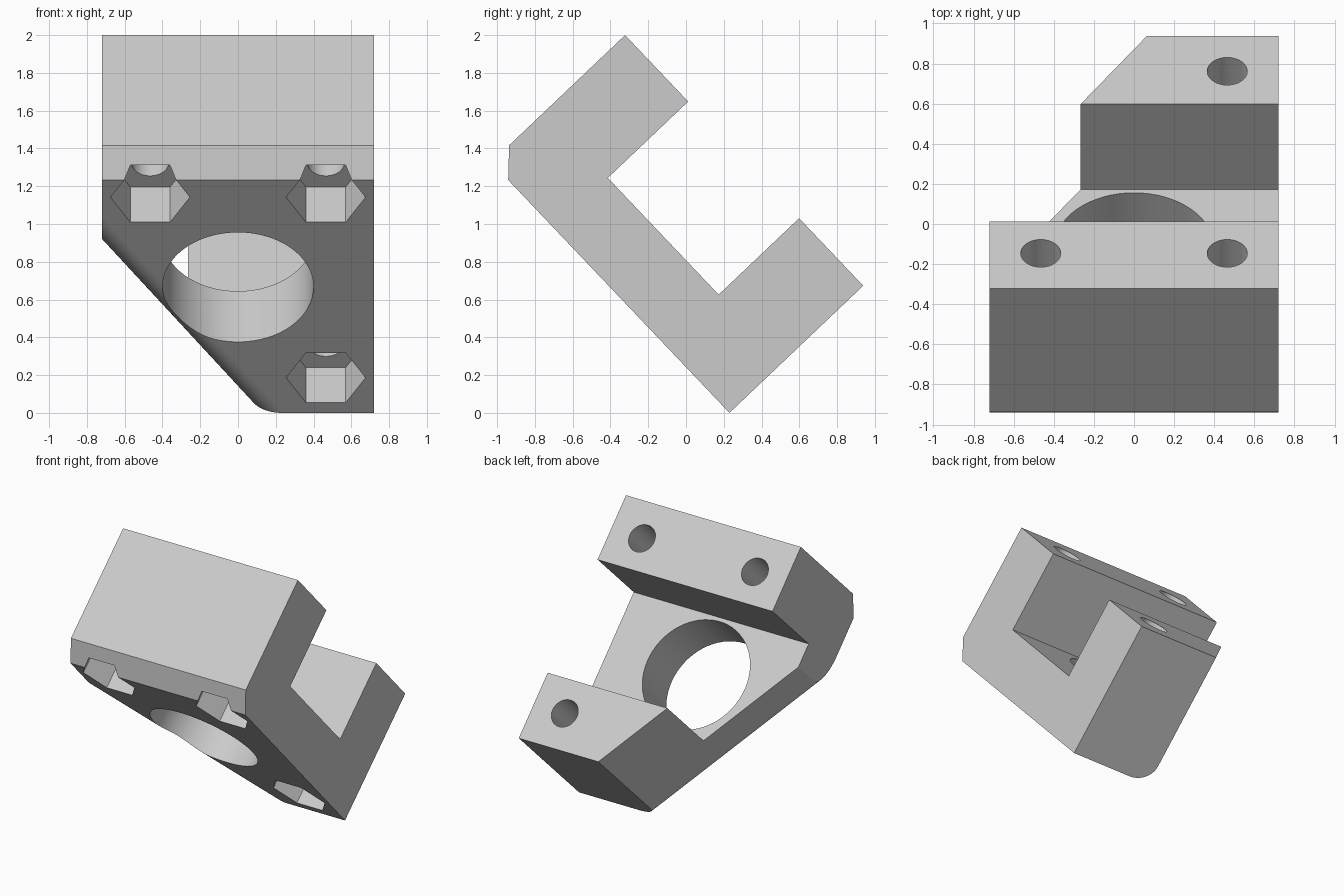
import bpy, bmesh, math
from mathutils import Vector

cube = bpy.data.objects.get("Cube")
if cube:
    bpy.data.objects.remove(cube)

# Tilted frame: u runs up the base plate, n points away from its underside
U = Vector((0, -0.689, 0.725))
N = Vector((0, 0.725, 0.689))
X = Vector((1, 0, 0))
ORIGIN = Vector((0, 0.23, 0))
HALF = 0.72

grey = bpy.data.materials.new("light grey")
grey.use_nodes = True
grey.diffuse_color = (0.6, 0.6, 0.6, 1)
grey.node_tree.nodes["Principled BSDF"].inputs["Base Color"].default_value = (0.6, 0.6, 0.6, 1)


def prism(name, points, a, b, start, sweep):
    """Extrude a 2D profile lying on axes a and b along the sweep vector."""
    bm = bmesh.new()
    ring = [bm.verts.new(start + a * p + b * q) for p, q in points]
    face = bm.faces.new(ring)
    out = bmesh.ops.extrude_face_region(bm, geom=[face])
    moved = [v for v in out["geom"] if isinstance(v, bmesh.types.BMVert)]
    bmesh.ops.translate(bm, verts=moved, vec=sweep)
    bmesh.ops.recalc_face_normals(bm, faces=bm.faces)
    mesh = bpy.data.meshes.new(name)
    bm.to_mesh(mesh)
    bm.free()
    mesh.materials.append(grey)
    obj = bpy.data.objects.new(name, mesh)
    bpy.context.collection.objects.link(obj)
    return obj


def circle(radius, sides):
    return [(radius * math.cos(math.tau * i / sides),
             radius * math.sin(math.tau * i / sides)) for i in range(sides)]


def at(x, u, n):
    return ORIGIN + X * x + U * u + N * n


# Channel-shaped bracket with one chamfered outer edge
profile = [(0, 0), (1.70, 0), (1.83, 0.13), (1.83, 0.977), (1.345, 0.977),
           (1.345, 0.39), (0.493, 0.39), (0.493, 0.977), (0, 0.977)]
bracket = prism("bracket", profile, U, N, at(-HALF, 0, 0), X * 2 * HALF)

cutters = []

# Slanted corner cut with a rounded lower edge
low, high = at(0.065, 0, 0), at(-HALF, 1.17, 0)
along = (high - low).normalized()
outward = N.cross(along)
if outward.x > 0:
    outward = -outward
r = 0.14
arc = [(-r + r * math.cos(t), r - r * math.sin(t))
       for t in (math.pi / 2 * i / 12 for i in range(13))]
corner = [(0, 1.2)] + arc + [(-r, -0.2), (1.2, -0.2), (1.2, 1.2)]
cutters.append(prism("corner_cutter", corner, outward, N, low - along, along * 3.4))

# Large central bore
cutters.append(prism("bore_cutter", circle(0.4, 64), X, U, at(0, 0.918, -0.2), N * 0.8))

# Screw holes with hexagonal nut pockets
for x, u in [(-0.465, 1.574), (0.465, 1.574), (0.465, 0.256)]:
    cutters.append(prism("screw_cutter", circle(0.1, 32), X, U, at(x, u, -0.2), N * 1.4))
    cutters.append(prism("nut_cutter", circle(0.21, 6), X, U, at(x, u, -0.2), N * 0.47))

bpy.ops.object.select_all(action='DESELECT')
bpy.context.view_layer.objects.active = bracket
bracket.select_set(True)
for cutter in cutters:
    cutter.hide_render = True
    mod = bracket.modifiers.new("cut", 'BOOLEAN')
    mod.operation = 'DIFFERENCE'
    mod.solver = 'EXACT'
    mod.object = cutter
    bpy.ops.object.modifier_apply(modifier=mod.name)
    bpy.data.objects.remove(cutter)

bpy.ops.object.shade_smooth_by_angle(angle=math.radians(30))
weighted = bracket.modifiers.new("even_shading", 'WEIGHTED_NORMAL')
weighted.keep_sharp = True
